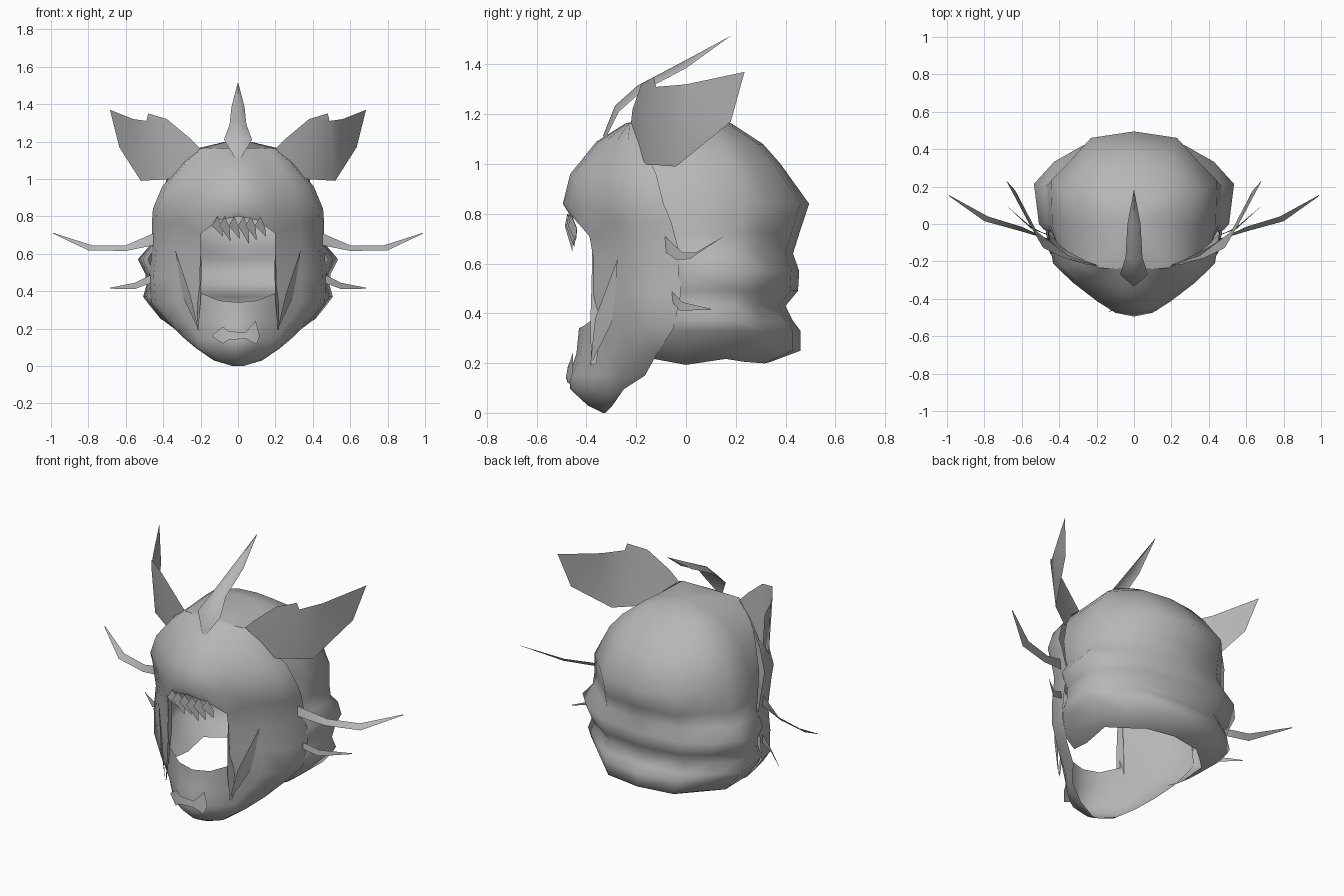
import bpy
import bmesh

cube = bpy.data.objects.get("Cube")
if cube:
    bpy.data.objects.remove(cube)

grey = bpy.data.materials.new("plain_grey")
grey.use_nodes = True
GREY = (0.47, 0.47, 0.47, 1)
grey.diffuse_color = GREY
grey.node_tree.nodes["Principled BSDF"].inputs["Base Color"].default_value = GREY


def make(name, verts, faces, mirror=True):
    """Build a smooth sheet, optionally mirrored across x."""
    mesh = bpy.data.meshes.new(name)
    bm = bmesh.new()
    vs = [bm.verts.new(v) for v in verts]
    for f in faces:
        bm.faces.new([vs[i] for i in f])
    loose = [v for v in bm.verts if not v.link_faces]
    bmesh.ops.delete(bm, geom=loose, context="VERTS")
    bmesh.ops.recalc_face_normals(bm, faces=bm.faces[:])
    bm.to_mesh(mesh)
    bm.free()
    ob = bpy.data.objects.new(name, mesh)
    bpy.context.collection.objects.link(ob)
    mesh.materials.append(grey)
    bpy.ops.object.select_all(action="DESELECT")
    ob.select_set(True)
    bpy.context.view_layer.objects.active = ob
    if mirror:
        mod = ob.modifiers.new("mirror", "MIRROR")
        mod.merge_threshold = 0.002
        bpy.ops.object.modifier_apply(modifier=mod.name)
    bpy.ops.object.shade_smooth_by_angle(angle=1.7)


def grid_faces(rows, cols, skip=lambda i, j: False):
    return [(i * cols + j, i * cols + j + 1, (i + 1) * cols + j + 1, (i + 1) * cols + j)
            for i in range(rows - 1) for j in range(cols - 1) if not skip(i, j)]


def strip(name, upper, lower, mirror=True):
    """Ribbon between two edges of equal length."""
    make(name, upper + lower, grid_faces(2, len(upper)), mirror)


# Rear shell: rows of (z, rear y, half width, front y, corner fullness)
shell_rows = [
    (1.165, .18, .21, -.235, 1), (1.08, .31, .32, -.2, .97), (1.0, .38, .39, -.15, .95),
    (.84, .495, .46, -.1, .93), (.72, .455, .475, -.07, .92), (.64, .43, .49, -.04, .94),
    (.57, .455, .535, -.03, 1), (.49, .45, .50, -.03, .98), (.43, .40, .495, -.04, .98),
    (.37, .43, .515, -.05, .97), (.33, .46, .49, -.07, .95), (.25, .46, .43, -.11, .92),
    (.205, .34, .35, -.13, .95)]
verts = []
for z, yr, w, yf, c in shell_rows:
    wave = .012 if z < .22 else 0
    verts += [(.9 * w, yf, z + wave), (.95 * w, 0, z - wave), (w * (1 + c) / 2, .47 * yr, z + wave),
              (.8 * w * c, .73 * yr * c, z), (.5 * w, .93 * yr, z - wave / 2), (0, yr, z)]
faces = grid_faces(len(shell_rows), 6)
crown, front = len(verts), len(verts) + 1
verts += [(0, .02, 1.215), (0, -.245, 1.16)]
faces += [(crown, k + 1, k) for k in range(5)] + [(crown, 0, front)]
make("rear_shell", verts, faces)

# Front mask: rows of (z, front y, half width, rear y), with the face left open
mask_rows = [
    (1.165, -.24, .2, -.22), (1.09, -.36, .29, -.18), (.96, -.465, .405, -.12),
    (.84, -.495, .455, -.09), (.77, -.47, .46, -.06), (.62, -.46, .46, -.02),
    (.48, -.46, .475, -.02), (.34, -.43, .465, -.05), (.24, -.44, .38, -.115),
    (.15, -.47, .29, -.165), (.095, -.465, .225, -.25), (.03, -.395, .13, -.295),
    (0, -.335, .03, -.325)]
section = [(0, 0), (.22, .05), (.43, .2), (.72, .45), (.95, .7), (1, 1)]
brow_drop = [.03, .01, -.06, 0, 0, 0]
lip_rise = [0, .01, .05, 0, 0, 0]
verts = []
for i, (z, yf, w, yr) in enumerate(mask_rows):
    for j, (a, b) in enumerate(section):
        dz = {4: brow_drop, 7: lip_rise}.get(i, [0] * 6)[j]
        verts.append((w * a, yf + (yr - yf) * b, z + dz))
make("face_mask", verts, grid_faces(len(mask_rows), 6, lambda i, j: 4 <= i < 7 and j < 2))

# Upright blades edging the face opening
strip("opening_blade",
      [(.2, -.375, .72), (.195, -.38, .5), (.2, -.385, .35), (.212, -.38, .19)],
      [(.2, -.34, .72), (.205, -.33, .5), (.215, -.34, .35), (.22, -.36, .2)])

# Sharp ridges on the cheeks
make("cheek_ridge",
     [(.335, -.275, .62), (.255, -.365, .38), (.21, -.385, .19), (.29, -.30, .36), (.31, -.285, .45)],
     [(0, 1, 4), (1, 3, 4), (1, 2, 3)])

# Broad ear fins
make("ear_fin",
     [(.17, -.225, 1.13), (.26, -.215, 1.22), (.38, -.18, 1.32), (.48, -.13, 1.35),
      (.49, -.12, 1.31), (.56, 0, 1.32), (.685, .235, 1.37), (.635, .18, 1.17),
      (.52, -.04, .99), (.35, -.17, 1.0)],
     [(0, 1, 2, 9), (2, 3, 4, 9), (4, 8, 9), (4, 5, 8), (5, 6, 7, 8)])

# Swept crest horn, folded along its middle
crest = [(-.32, 1.11, .015), (-.27, 1.21, .075), (-.18, 1.29, .045),
         (0, 1.385, .035), (.18, 1.515, .001)]
strip("crest_horn", [(0, y - .015 * (w > .01), z + .025 * (w > .02)) for y, z, w in crest],
      [(w, y, z) for y, z, w in crest])

# Side whiskers
strip("upper_whisker",
      [(.45, -.085, .71), (.6, -.015, .645), (.78, .04, .645), (.99, .155, .712)],
      [(.45, -.08, .645), (.6, -.04, .615), (.8, .015, .618), (.99, .15, .708)])
strip("lower_whisker",
      [(.46, -.06, .49), (.55, -.015, .445), (.685, .1, .418)],
      [(.46, -.055, .445), (.55, -.025, .412), (.685, .1, .413)])

# Ragged fringe under the brow: (left x, tip height)
verts, faces = [], []
for k, (x, tip) in enumerate([(-.14, .69), (-.10, .665), (-.05, .68), (0, .65), (.04, .67), (.09, .69)]):
    y = -.49 + abs(x + .02) * .15
    verts += [(x, y, .75), (x + .03, y + .01, .80), (x + .055, y + .035, .74), (x + .06, y + .03, tip)]
    faces.append(tuple(4 * k + n for n in range(4)))
make("brow_fringe", verts, faces, mirror=False)

# Ragged tuft across the chin
strip("chin_tuft",
      [(-.14, -.44, .165), (-.08, -.465, .21), (-.05, -.475, .185), (.04, -.475, .18),
       (.095, -.455, .24), (.115, -.455, .17)],
      [(-.135, -.44, .155), (-.08, -.475, .12), (-.05, -.482, .14), (.04, -.482, .145),
       (.1, -.47, .115), (.115, -.455, .16)], mirror=False)
